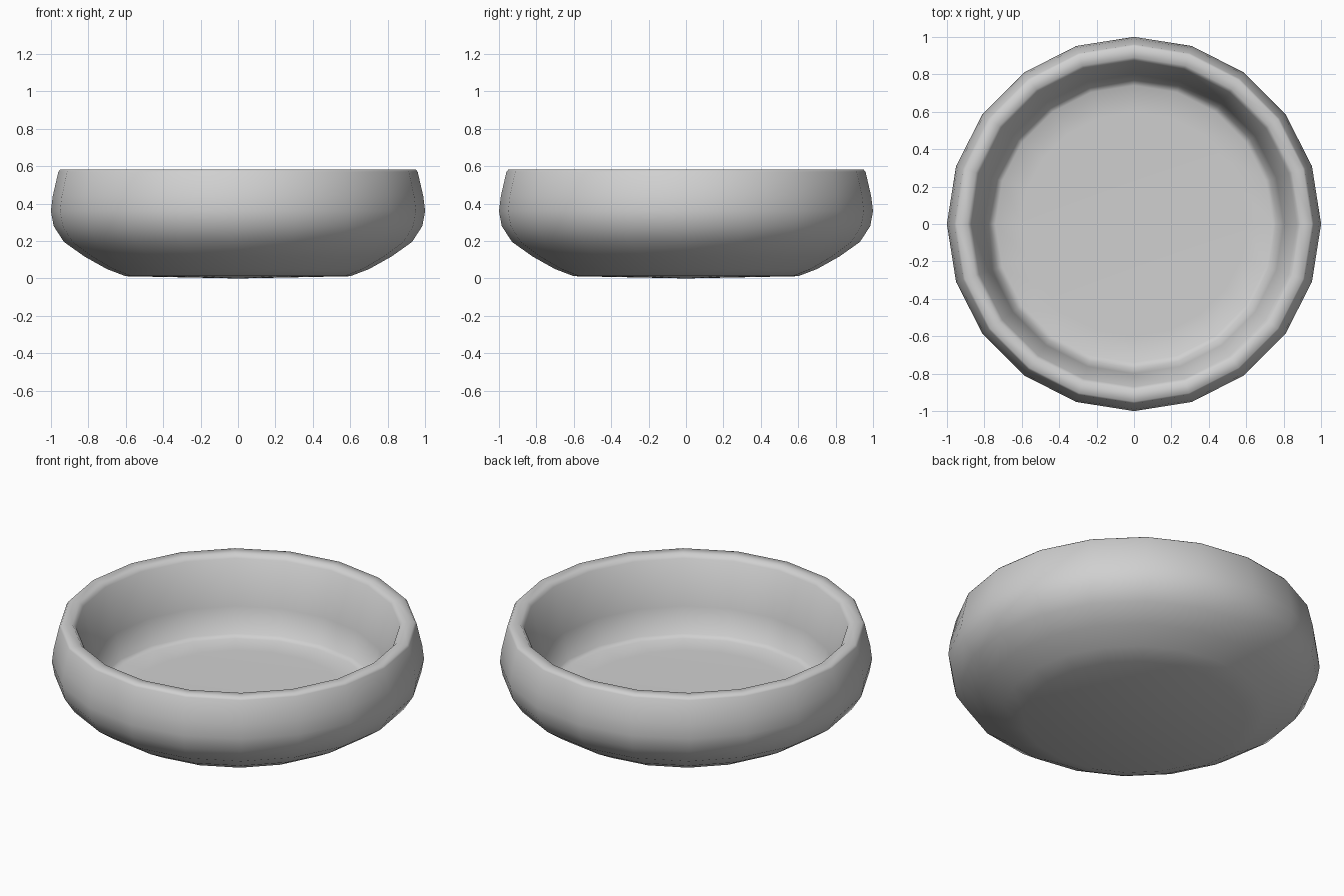
import bpy
import bmesh
from math import cos, sin, pi

cube = bpy.data.objects.get("Cube")
if cube:
    bpy.data.objects.remove(cube, do_unlink=True)

SIDES = 20

# Radius and height from the underside, over the rim, to the inner floor
PROFILE = [
    (0.60, 0.012), (0.70, 0.05), (0.82, 0.117), (0.93, 0.195), (0.985, 0.28),
    (1.00, 0.36), (0.99, 0.44), (0.96, 0.57), (0.95, 0.582),
    (0.89, 0.582), (0.87, 0.56), (0.80, 0.31), (0.77, 0.16), (0.74, 0.145), (0.60, 0.14),
]
BOTTOM_Z, FLOOR_Z = 0.0, 0.14


def grey_material():
    mat = bpy.data.materials.new("plain grey")
    mat.use_nodes = True
    colour = (0.63, 0.63, 0.63, 1)
    mat.diffuse_color = colour
    mat.node_tree.nodes["Principled BSDF"].inputs["Base Color"].default_value = colour
    return mat


def ring(bm, radius, z):
    angles = [2 * pi * i / SIDES for i in range(SIDES)]
    return [bm.verts.new((radius * cos(a), radius * sin(a), z)) for a in angles]


# Bowl: turned profile closed by a fan below and a fan inside
bm = bmesh.new()
rings = [ring(bm, r, z) for r, z in PROFILE]
bottom = bm.verts.new((0, 0, BOTTOM_Z))
floor = bm.verts.new((0, 0, FLOOR_Z))
for i in range(SIDES):
    j = (i + 1) % SIDES
    for a, b in zip(rings, rings[1:]):
        bm.faces.new((a[i], a[j], b[j], b[i]))
    bm.faces.new((bottom, rings[0][j], rings[0][i]))
    bm.faces.new((floor, rings[-1][i], rings[-1][j]))
bmesh.ops.recalc_face_normals(bm, faces=bm.faces)
for face in bm.faces:
    face.smooth = True

mesh = bpy.data.meshes.new("bowl")
bm.to_mesh(mesh)
bm.free()
mesh.materials.append(grey_material())
bowl = bpy.data.objects.new("bowl", mesh)
bpy.context.collection.objects.link(bowl)
